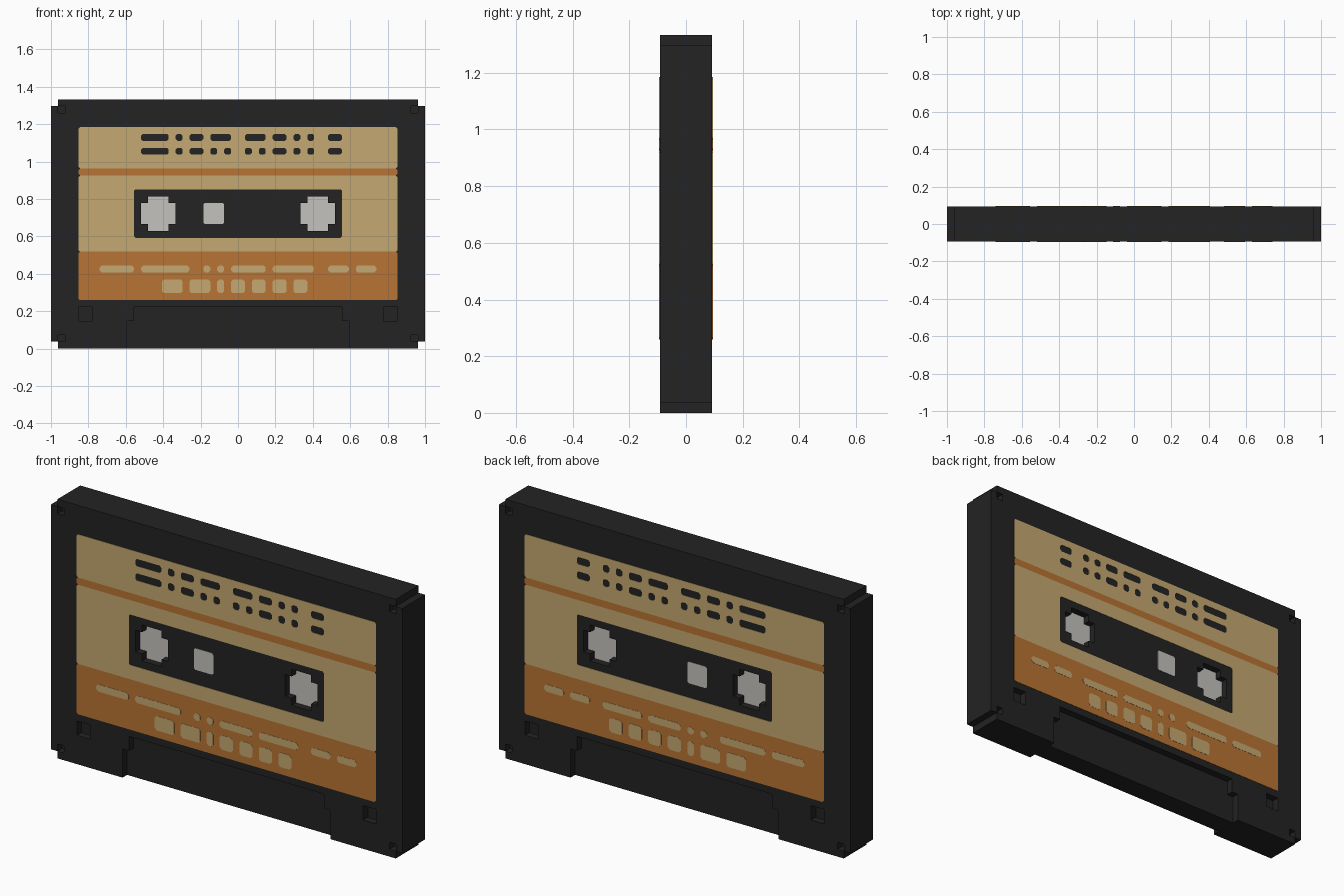
import bpy, bmesh

cube = bpy.data.objects.get("Cube")
if cube:
    bpy.data.objects.remove(cube, do_unlink=True)

U = 2 / 54      # one block; all dimensions below are in blocks
HALF = 2.5      # half thickness of the shell
SKIN = 0.05     # thickness of printed layers


def material(name, rgb):
    lin = [((c / 255 + 0.055) / 1.055) ** 2.4 for c in rgb] + [1]
    m = bpy.data.materials.new(name)
    m.use_nodes = True
    m.diffuse_color = lin
    bsdf = m.node_tree.nodes["Principled BSDF"]
    bsdf.inputs["Base Color"].default_value = lin
    bsdf.inputs["Roughness"].default_value = 0.8
    return m


BLACK = material("black plastic", (35, 35, 35))
TAN = material("tan paper", (197, 169, 113))
ORANGE = material("orange print", (185, 116, 51))
GREY = material("light grey", (195, 194, 189))


# Outlines in the x-z plane
def rect(x0, x1, z0, z1):
    return [(x0, z0), (x1, z0), (x1, z1), (x0, z1)]


def chamfered(x0, x1, z0, z1, c):
    return [(x0 + c, z0), (x1 - c, z0), (x1, z0 + c), (x1, z1 - c),
            (x1 - c, z1), (x0 + c, z1), (x0, z1 - c), (x0, z0 + c)]


def notched(x0, x1, z0, z1):
    """Rectangle with a one-block square notch in each corner."""
    return [(x0 + 1, z0), (x1 - 1, z0), (x1 - 1, z0 + 1), (x1, z0 + 1),
            (x1, z1 - 1), (x1 - 1, z1 - 1), (x1 - 1, z1), (x0 + 1, z1),
            (x0 + 1, z1 - 1), (x0, z1 - 1), (x0, z0 + 1), (x0 + 1, z0 + 1)]


def prisms(name, outlines, y0, y1, mat):
    """One object holding each outline extruded from y0 to y1."""
    bm = bmesh.new()
    for pts in outlines:
        face = bm.faces.new([bm.verts.new((x * U, y0 * U, z * U)) for x, z in pts])
        ext = bmesh.ops.extrude_face_region(bm, geom=[face])["geom"]
        moved = [g for g in ext if isinstance(g, bmesh.types.BMVert)]
        bmesh.ops.translate(bm, verts=moved, vec=(0, (y1 - y0) * U, 0))
    bmesh.ops.recalc_face_normals(bm, faces=bm.faces[:])
    mesh = bpy.data.meshes.new(name)
    bm.to_mesh(mesh)
    bm.free()
    mesh.materials.append(mat)
    obj = bpy.data.objects.new(name, mesh)
    bpy.context.collection.objects.link(obj)
    return obj


def cut(obj, outlines, y0, y1):
    cutter = prisms("cutter", outlines, y0, y1, BLACK)
    cutter.hide_render = True
    mod = obj.modifiers.new("cut", "BOOLEAN")
    mod.operation = "DIFFERENCE"
    mod.solver = "EXACT"
    mod.object = cutter
    bpy.context.view_layer.objects.active = obj
    bpy.ops.object.modifier_apply(modifier=mod.name)
    bpy.data.objects.remove(cutter, do_unlink=True)


# Recesses repeated on both faces of the shell
hubs = [notched(-14, -9, 17, 22), notched(9, 14, 17, 22)]
head_bay = [(-16, -1), (16, -1), (16, 4), (15, 4), (15, 6), (-15, 6), (-15, 4), (-16, 4)]
recesses = hubs + [head_bay]
for a in (-1, 1):
    recesses.append(rect(*sorted((a * 21, a * 23)), 4, 6))        # guide holes
    for z in (1, 34):                                             # screw holes
        recesses.append(rect(*sorted((a * 25, a * 26)), z, z + 1))

# Rows of printed dashes: bottom, top, x spans
title_rows = [
    (30, 31, [(-14, -10), (-9, -8), (-7, -5), (-4, -1), (1, 4), (5, 7),
              (8, 9), (10, 11), (13, 15)]),
    (28, 29, [(-14, -10), (-9, -8), (-7, -5), (-4, -3), (-2, -1), (1, 2),
              (3, 4), (5, 7), (8, 9), (10, 11), (13, 15)]),
]
footer_rows = [
    (11, 12, [(-20, -15), (-14, -7), (-5, -4), (-3, -2), (-1, 4), (5, 11),
              (13, 16), (17, 20)]),
    (8, 10, [(-11, -8), (-7, -4), (-3, -2), (-1, 1), (2, 4), (5, 7), (8, 10)]),
]


def dashes(rows, c):
    return [chamfered(x0, x1, z0, z1, c) for z0, z1, spans in rows for x0, x1 in spans]


# Shell
shell = prisms("cassette_shell", [notched(-27, 27, 0, 36)], -HALF, HALF, BLACK)

for side, s in (("front", -1), ("back", 1)):
    cut(shell, recesses, s * (HALF - 1), s * (HALF + 1))

    face, top = s * HALF, s * (HALF + SKIN)
    # Paper label, with the window and title dashes cut through to the shell
    upper = prisms(side + "_upper_label", [chamfered(-23, 23, 26, 32, 0.2)], face, top, TAN)
    cut(upper, dashes(title_rows, 0.25), s * (HALF - 0.5), s * (HALF + 0.5))
    middle = prisms(side + "_middle_label", [chamfered(-23, 23, 14, 25, 0.2)], face, top, TAN)
    cut(middle, [chamfered(-15, 15, 16, 23, 0.2)], s * (HALF - 0.5), s * (HALF + 0.5))
    prisms(side + "_stripe", [chamfered(-23, 23, 25, 26, 0.2)], face, top, ORANGE)
    prisms(side + "_lower_label", [chamfered(-23, 23, 7, 14, 0.2)], face, top, ORANGE)
    prisms(side + "_footer_dashes", dashes(footer_rows, 0.3),
           top, s * (HALF + 1.6 * SKIN), TAN)

    # Window centre patch and sunken hub faces
    prisms(side + "_window_patch", [chamfered(-5, -2, 18, 21, 0.2)], face, top, GREY)
    floor = s * (HALF - 1)
    prisms(side + "_hubs", hubs, floor, floor + s * SKIN, GREY)
